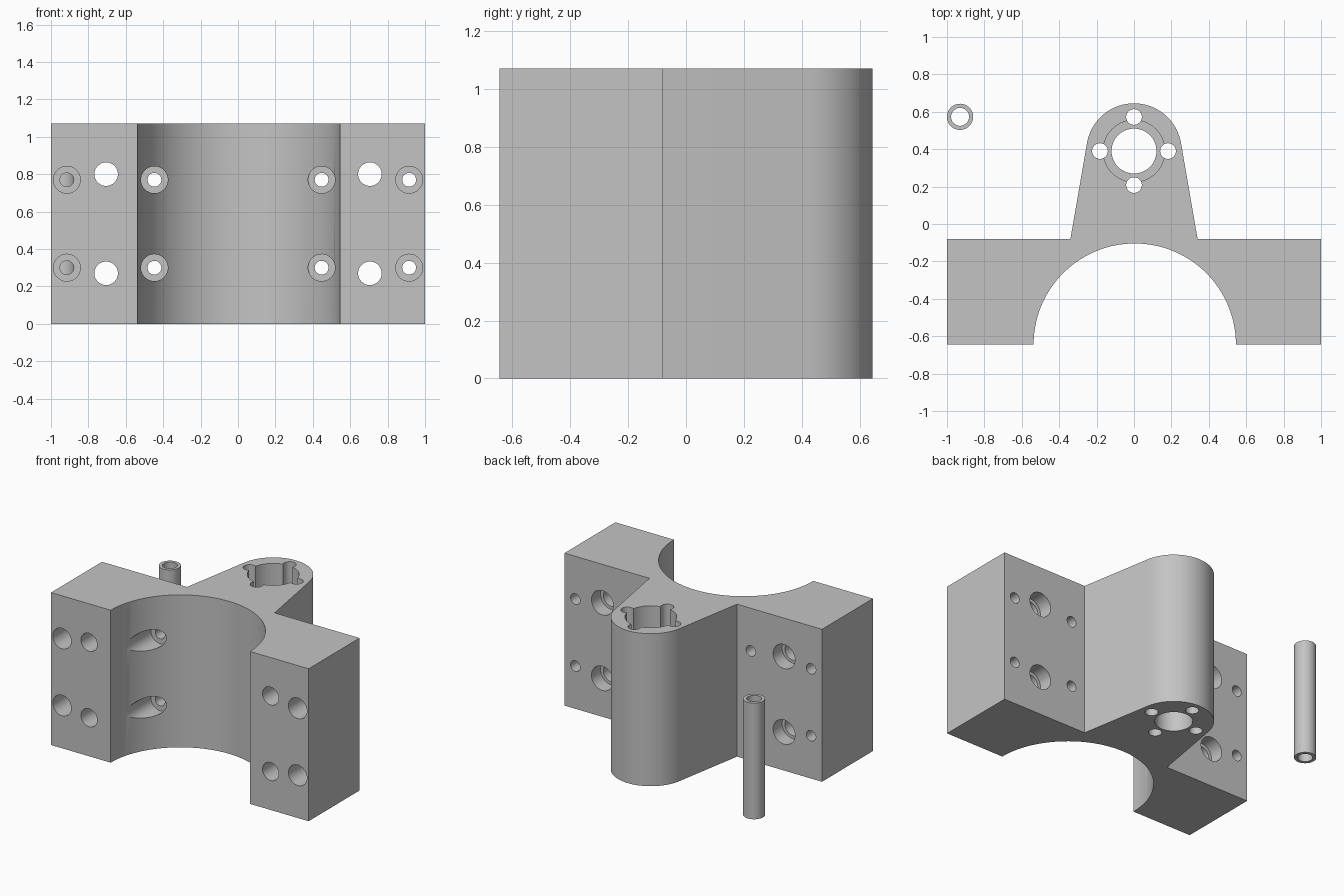
import bpy, bmesh, math
from mathutils import Matrix, Vector

if "Cube" in bpy.data.objects:
    bpy.data.objects.remove(bpy.data.objects["Cube"], do_unlink=True)

grey = bpy.data.materials.new("plain grey")
grey.use_nodes = True
COLOUR = (0.55, 0.55, 0.55, 1)
grey.diffuse_color = COLOUR
grey.node_tree.nodes["Principled BSDF"].inputs["Base Color"].default_value = COLOUR

HEIGHT = 1.07
FRONT, BACK = -0.645, -0.08
NUT_Y = 0.39


def finish(name, bm):
    bmesh.ops.recalc_face_normals(bm, faces=bm.faces)
    mesh = bpy.data.meshes.new(name)
    bm.to_mesh(mesh)
    bm.free()
    mesh.materials.append(grey)
    obj = bpy.data.objects.new(name, mesh)
    bpy.context.collection.objects.link(obj)
    return obj


def cylinder(name, radius, start, end, segments=48):
    start, end = Vector(start), Vector(end)
    axis = end - start
    turn = axis.to_track_quat("Z", "Y").to_matrix().to_4x4()
    bm = bmesh.new()
    bmesh.ops.create_cone(bm, cap_ends=True, segments=segments, radius1=radius,
                          radius2=radius, depth=axis.length,
                          matrix=Matrix.Translation((start + end) / 2) @ turn)
    return finish(name, bm)


def cut(obj, cutter):
    cutter.hide_render = True
    mod = obj.modifiers.new("hole", "BOOLEAN")
    mod.operation, mod.solver, mod.object = "DIFFERENCE", "EXACT", cutter
    bpy.context.view_layer.objects.active = obj
    bpy.ops.object.modifier_apply(modifier=mod.name)
    bpy.data.objects.remove(cutter, do_unlink=True)


def smooth(obj):
    bpy.ops.object.select_all(action="DESELECT")
    obj.select_set(True)
    bpy.context.view_layer.objects.active = obj
    bpy.ops.object.shade_smooth_by_angle(angle=math.radians(30))


def arc(cx, cy, radius, a, b, steps):
    angles = [a + (b - a) * i / steps for i in range(steps + 1)]
    return [(cx + radius * math.cos(t), cy + radius * math.sin(t)) for t in angles]


# Bracket outline: saddle plate, tapering tower with a round end
root, round_end = 0.34, 0.255
drop = NUT_Y - BACK
tangent = math.acos(round_end / math.hypot(root, drop)) - math.atan2(drop, root)
outline = [(1, FRONT), (1, BACK), (root, BACK)]
outline += arc(0, NUT_Y, round_end, tangent, math.pi - tangent, 48)
outline += [(-root, BACK), (-1, BACK), (-1, FRONT)]
outline += arc(0.004, FRONT, 0.541, math.pi, 0, 64)

bm = bmesh.new()
base = bm.faces.new([bm.verts.new((x, y, 0)) for x, y in outline])
extruded = bmesh.ops.extrude_face_region(bm, geom=[base])["geom"]
bmesh.ops.translate(bm, vec=(0, 0, HEIGHT),
                    verts=[v for v in extruded if isinstance(v, bmesh.types.BMVert)])
bracket = finish("bracket", bm)


def bore_y(x, z, radius, y0, y1):
    cut(bracket, cylinder("bore", radius, (x, y0, z), (x, y1, z)))


# Plate bolt holes, countersunk from the front or the back
for side in (-1, 1):
    for z in (0.30, 0.77):
        for x in (0.447, 0.915):
            bore_y(side * x, z, 0.072, -0.8, -0.225)
            bore_y(side * x, z, 0.037, -0.4, 0.0)
    for z in (0.27, 0.80):
        bore_y(side * 0.705, z, 0.063, -0.8, 0.0)
        bore_y(side * 0.705, z, 0.085, BACK - 0.1, 0.0)

# Tower bore, deep pocket and four screw holes
cut(bracket, cylinder("bore", 0.12, (0, NUT_Y, -0.1), (0, NUT_Y, 1.2), 64))
cut(bracket, cylinder("pocket", 0.165, (0, NUT_Y, 0.25), (0, NUT_Y, 1.2), 64))
for x, y in arc(0, NUT_Y, 0.182, 0, 1.5 * math.pi, 3):
    cut(bracket, cylinder("screw hole", 0.042, (x, y, -0.1), (x, y, 1.2), 32))
smooth(bracket)

# Loose spacer tube
tx, ty = -0.93, 0.573
tube = cylinder("spacer_tube", 0.07, (tx, ty, 0), (tx, ty, 0.815))
cut(tube, cylinder("tube bore", 0.048, (tx, ty, -0.1), (tx, ty, 1)))
smooth(tube)
